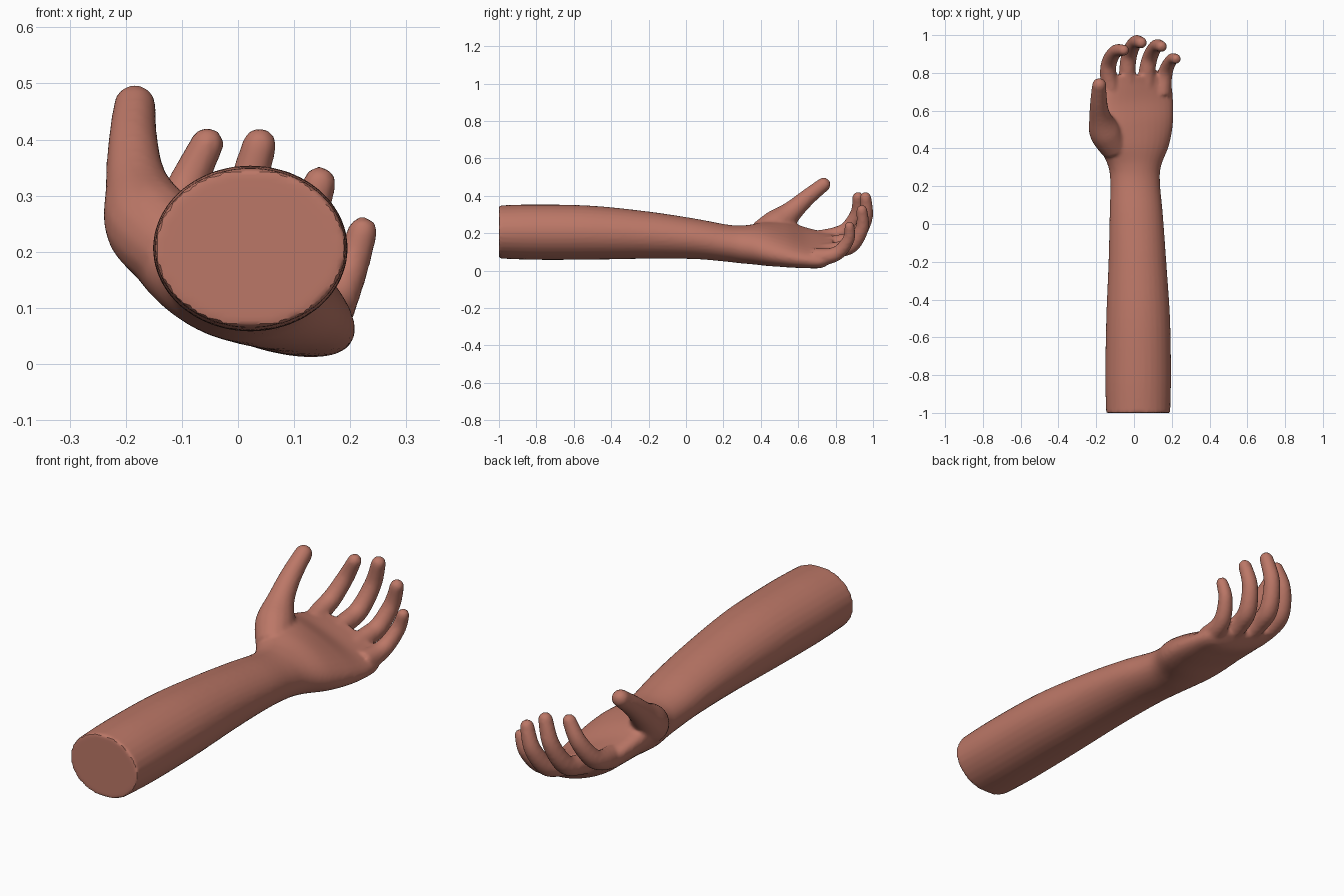
import bpy, bmesh, math
from mathutils import Vector

if "Cube" in bpy.data.objects:
    bpy.data.objects.remove(bpy.data.objects["Cube"])

SEG = 32
bm = bmesh.new()


def spline(rows, steps=6):
    """Catmull-Rom through rows of numbers."""
    rows = [Vector(r) for r in rows]
    out = []
    for i in range(len(rows) - 1):
        a, b = rows[max(i - 1, 0)], rows[i]
        c, d = rows[i + 1], rows[min(i + 2, len(rows) - 1)]
        for k in range(steps):
            t = k / steps
            out.append(0.5 * (2 * b + (c - a) * t + (2 * a - 5 * b + 4 * c - d) * t * t
                              + (3 * b - a - 3 * c + d) * t ** 3))
    out.append(rows[-1])
    return out


def loft(rings):
    """Skin a list of closed point rings and cap both ends."""
    vs = [[bm.verts.new(p) for p in ring] for ring in rings]
    for a, b in zip(vs, vs[1:]):
        n = len(a)
        for i in range(n):
            bm.faces.new((a[i], a[(i + 1) % n], b[(i + 1) % n], b[i]))
    bm.faces.new(vs[0])
    bm.faces.new(vs[-1])


def section(s):
    """Tilted oval with a hollowed upper side."""
    y, cx, cz, rx, rz, tilt, cup = s
    t = math.radians(tilt)
    ring = []
    for i in range(SEG):
        a = 2 * math.pi * i / SEG
        u, v = rx * math.cos(a), rz * math.sin(a)
        if v > 0:
            v -= cup * math.sin(a) ** 2
        ring.append((cx + u * math.cos(t) - v * math.sin(t), y,
                     cz + u * math.sin(t) + v * math.cos(t)))
    return ring


def digit(path):
    """Tapered tube with a round tip; path rows are x, y, z, radius."""
    pts = spline(path)
    cs = [Vector(p[:3]) for p in pts]
    rs = [p[3] for p in pts]
    rings = []

    def ring(c, t, r):
        u = (Vector((1, 0, 0)) - t * t.x).normalized()
        v = t.cross(u)
        rings.append([c + r * (u * math.cos(2 * math.pi * i / 16)
                               + v * math.sin(2 * math.pi * i / 16)) for i in range(16)])
    for i, c in enumerate(cs):
        t = (cs[min(i + 1, len(cs) - 1)] - cs[max(i - 1, 0)]).normalized()
        ring(c, t, rs[i])
    for k in range(1, 6):
        a = math.radians(16 * k)
        ring(cs[-1] + t * rs[-1] * math.sin(a), t, rs[-1] * math.cos(a))
    loft(rings)


# forearm, wrist and palm: y, centre x, centre z, half width, half height, tilt, hollow
loft([section(s) for s in spline([
    (-1.00, 0.022, 0.207, 0.170, 0.142, 0, 0),
    (-0.80, 0.022, 0.206, 0.174, 0.148, 0, 0),
    (-0.50, 0.022, 0.203, 0.169, 0.144, 0, 0),
    (-0.20, 0.018, 0.190, 0.153, 0.126, 0, 0),
    (0.05, 0.012, 0.170, 0.141, 0.108, -2, 0),
    (0.22, 0.006, 0.147, 0.132, 0.099, -6, 0),
    (0.31, 0.003, 0.140, 0.143, 0.100, -12, 0),
    (0.42, 0.000, 0.145, 0.195, 0.104, -20, 0.005),
    (0.53, 0.000, 0.147, 0.222, 0.100, -24, 0.025),
    (0.64, 0.008, 0.128, 0.215, 0.085, -23, 0.035),
    (0.73, 0.012, 0.117, 0.200, 0.073, -22, 0.025),
    (0.785, 0.008, 0.128, 0.175, 0.045, -20, 0.005)])])

# thumb with its fleshy base
digit([(-0.10, 0.40, 0.19, 0.075), (-0.155, 0.49, 0.248, 0.083), (-0.180, 0.57, 0.320, 0.057),
       (-0.187, 0.65, 0.392, 0.045), (-0.184, 0.735, 0.460, 0.038)])
# index finger
digit([(-0.120, 0.70, 0.165, 0.050), (-0.137, 0.80, 0.190, 0.044), (-0.128, 0.865, 0.225, 0.041),
       (-0.095, 0.915, 0.310, 0.036), (-0.055, 0.920, 0.392, 0.030)])
# middle finger
digit([(-0.025, 0.70, 0.125, 0.052), (-0.035, 0.815, 0.148, 0.044), (-0.022, 0.905, 0.180, 0.042),
       (0.008, 0.962, 0.285, 0.037), (0.038, 0.960, 0.390, 0.031)])
# ring finger
digit([(0.065, 0.70, 0.090, 0.052), (0.070, 0.815, 0.112, 0.044), (0.088, 0.890, 0.140, 0.041),
       (0.118, 0.942, 0.230, 0.036), (0.145, 0.940, 0.322, 0.030)])
# little finger
digit([(0.145, 0.69, 0.070, 0.052), (0.160, 0.775, 0.080, 0.042), (0.176, 0.830, 0.110, 0.037),
       (0.202, 0.872, 0.175, 0.032), (0.222, 0.874, 0.236, 0.027)])

bmesh.ops.recalc_face_normals(bm, faces=bm.faces)
mesh = bpy.data.meshes.new("forearm_and_hand")
bm.to_mesh(mesh)
bm.free()
arm = bpy.data.objects.new("forearm_and_hand", mesh)
bpy.context.collection.objects.link(arm)

# skin colour
skin = bpy.data.materials.new("terracotta skin")
skin.diffuse_color = (0.50, 0.185, 0.135, 1)
skin.use_nodes = True
skin.node_tree.nodes["Principled BSDF"].inputs["Base Color"].default_value = skin.diffuse_color
mesh.materials.append(skin)

# fuse the parts into one skin and soften the joins
fuse = arm.modifiers.new("fuse", 'REMESH')
fuse.mode = 'VOXEL'
fuse.voxel_size = 0.009
fuse.use_smooth_shade = True
soften = arm.modifiers.new("soften", 'SMOOTH')
soften.factor = 0.5
soften.iterations = 5
bpy.context.view_layer.objects.active = arm
arm.select_set(True)
for m in ("fuse", "soften"):
    bpy.ops.object.modifier_apply(modifier=m)
bpy.ops.object.shade_smooth_by_angle(angle=math.radians(40))
